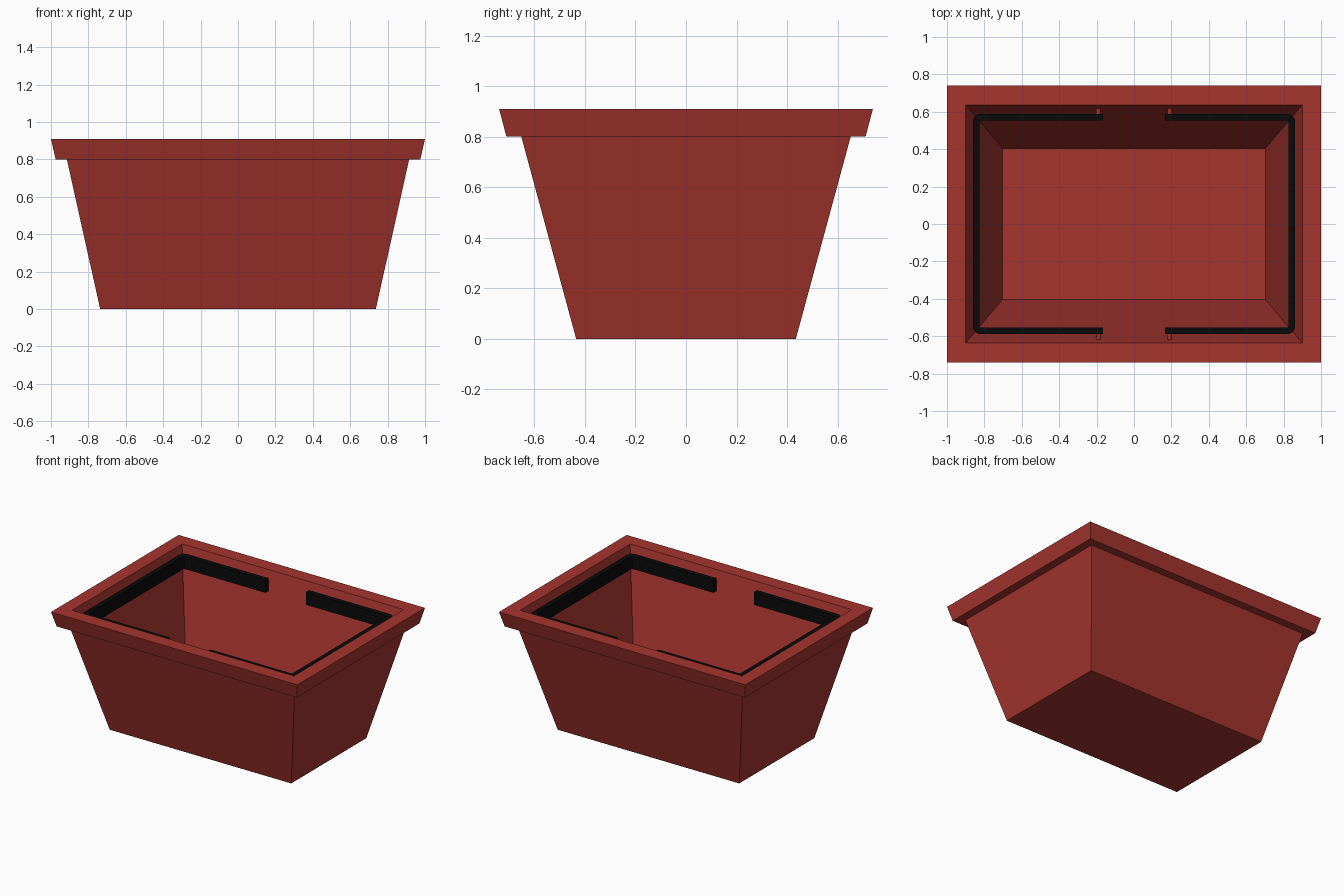
import bpy, bmesh, math

if "Cube" in bpy.data.objects:
    bpy.data.objects.remove(bpy.data.objects["Cube"])


def material(name, rgb):
    m = bpy.data.materials.new(name)
    m.diffuse_color = (*rgb, 1)
    m.use_nodes = True
    m.node_tree.nodes["Principled BSDF"].inputs["Base Color"].default_value = m.diffuse_color
    return m


RED = material("brick red", (0.38, 0.035, 0.028))
BLACK = material("black", (0.003, 0.003, 0.003))


def finish(name, bm, mat):
    bmesh.ops.recalc_face_normals(bm, faces=bm.faces[:])
    me = bpy.data.meshes.new(name)
    bm.to_mesh(me)
    bm.free()
    me.materials.append(mat)
    ob = bpy.data.objects.new(name, me)
    bpy.context.collection.objects.link(ob)
    return ob


# Tapered tub with stepped rim: rectangular loops (half x, half y, z)
# running from the underside, up the outside, and down the inside
loops = [(0.737, 0.435, 0), (0.915, 0.652, 0.8), (0.975, 0.711, 0.8),
         (1.0, 0.74, 0.91), (0.9, 0.637, 0.91), (0.703, 0.404, 0.035)]
bm = bmesh.new()
rings = [[bm.verts.new((sx * a, sy * b, z))
          for sx, sy in ((-1, -1), (1, -1), (1, 1), (-1, 1))]
         for a, b, z in loops]
for lo, hi in zip(rings, rings[1:]):
    for i in range(4):
        j = (i + 1) % 4
        bm.faces.new((lo[i], lo[j], hi[j], hi[i]))
bm.faces.new(rings[0][::-1])
bm.faces.new(rings[-1])
finish("tub", bm, RED)


# C-shaped strips hanging inside the rim, with rounded corners
def c_path(x, y, r, end=0.165, steps=6):
    pts = [(end, -y)]
    for cy, start in ((-(y - r), -90), (y - r, 0)):
        for k in range(steps + 1):
            t = math.radians(start + 90 * k / steps)
            pts.append((x - r + r * math.cos(t), cy + r * math.sin(t)))
    return pts + [(end, y)]


def strip(name, side, z0=0.78, z1=0.875):
    bm = bmesh.new()
    rows = [[bm.verts.new((side * x, y, z)) for x, y in path]
            for path, z in ((c_path(0.861, 0.588, 0.04), z0),
                            (c_path(0.861, 0.588, 0.04), z1),
                            (c_path(0.826, 0.553, 0.006), z1),
                            (c_path(0.826, 0.553, 0.006), z0))]
    for a in range(4):
        p, q = rows[a], rows[(a + 1) % 4]
        for i in range(len(p) - 1):
            bm.faces.new((p[i], p[i + 1], q[i + 1], q[i]))
    for i in (0, -1):
        bm.faces.new([r[i] for r in rows])
    finish(name, bm, BLACK)


strip("right_strip", 1)
strip("left_strip", -1)

# Small pegs joining the strip ends to the tub wall
for sx, xn in ((-1, "left"), (1, "right")):
    for sy, yn in ((-1, "front"), (1, "back")):
        bpy.ops.mesh.primitive_cylinder_add(
            vertices=12, radius=0.012, depth=0.05,
            location=(sx * 0.19, sy * 0.605, 0.83),
            rotation=(math.pi / 2, 0, 0))
        peg = bpy.context.object
        peg.name = f"{yn}_{xn}_peg"
        peg.data.materials.append(RED)
